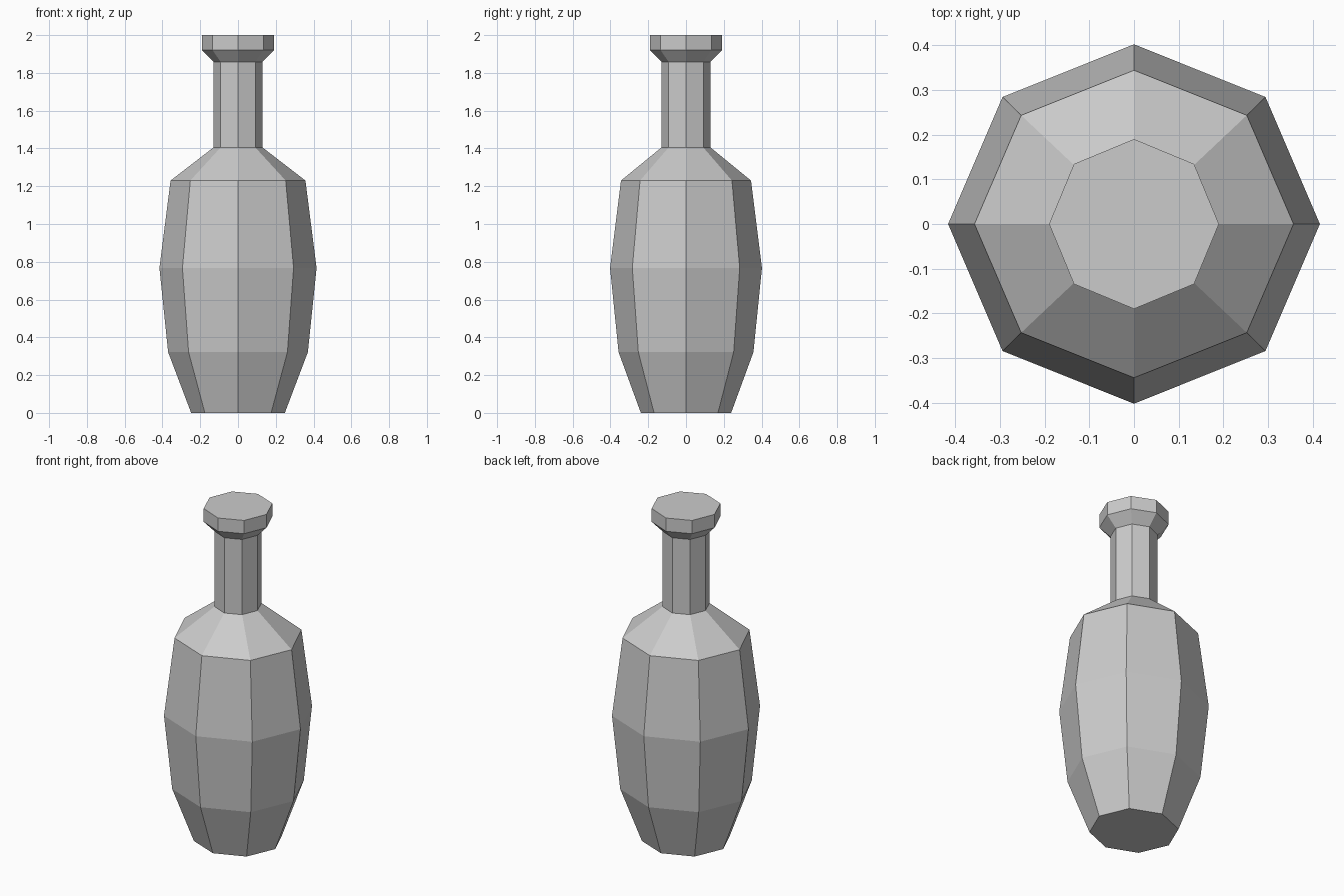
import bpy, bmesh
from math import cos, sin, pi

if "Cube" in bpy.data.objects:
    bpy.data.objects.remove(bpy.data.objects["Cube"])

SIDES = 8

# Bottle outline: (radius in x, radius in y, height)
PROFILE = [
    (0.248, 0.239, 0.0),     # foot
    (0.370, 0.357, 0.322),   # lower belly
    (0.416, 0.402, 0.767),   # widest point
    (0.357, 0.344, 1.23),    # shoulder
    (0.130, 0.130, 1.405),   # neck base
    (0.130, 0.130, 1.858),   # neck top
    (0.190, 0.190, 1.92),    # lip flare
    (0.190, 0.190, 2.0),     # lip top
]


def lathe(name, profile):
    """Skin eight-sided rings into a closed, flat-shaded solid."""
    bm = bmesh.new()
    rings = [[bm.verts.new((rx * cos(2 * pi * i / SIDES), ry * sin(2 * pi * i / SIDES), z))
              for i in range(SIDES)] for rx, ry, z in profile]
    for low, high in zip(rings, rings[1:]):
        for i in range(SIDES):
            j = (i + 1) % SIDES
            bm.faces.new((low[i], low[j], high[j], high[i]))
    bm.faces.new(rings[0][::-1])   # flat base
    bm.faces.new(rings[-1])        # flat top
    mesh = bpy.data.meshes.new(name)
    bm.to_mesh(mesh)
    bm.free()
    obj = bpy.data.objects.new(name, mesh)
    bpy.context.collection.objects.link(obj)
    return obj


lathe("bottle", PROFILE)
